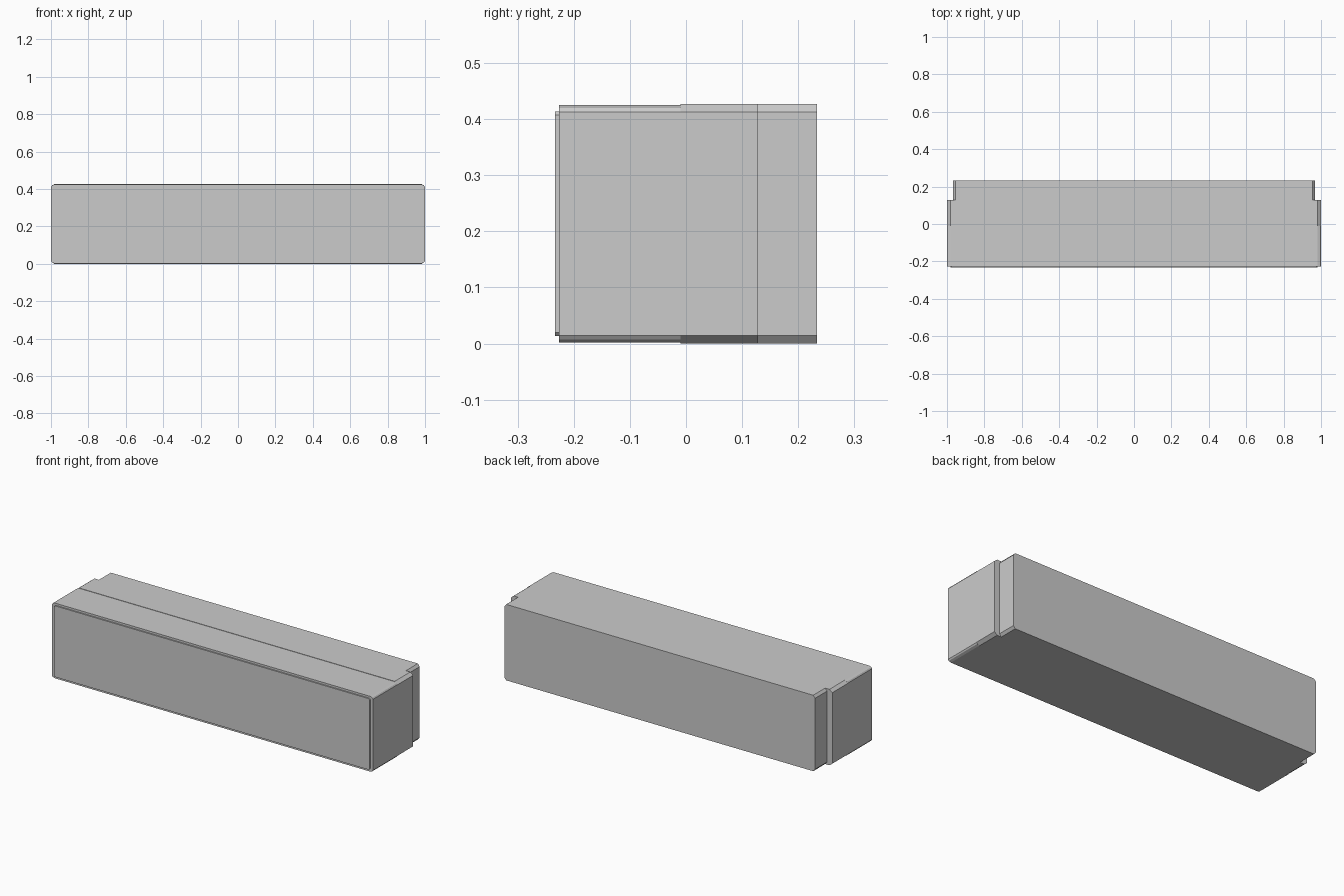
import bpy, bmesh

if "Cube" in bpy.data.objects:
    bpy.data.objects.remove(bpy.data.objects["Cube"])

ZC = 0.2135  # mid height


def slab(name, half_w, half_h, corner, y0, y1):
    """Extrude along y a rectangle whose corners follow (dx, dz) offsets."""
    quarter = [(half_w - dx, half_h - dz) for dx, dz in corner]
    half = quarter + [(-x, z) for x, z in reversed(quarter)]
    outline = half + [(-x, -z) for x, z in half]
    bm = bmesh.new()
    face = bm.faces.new([bm.verts.new((x, y0, ZC + z)) for x, z in outline])
    side = bmesh.ops.extrude_face_region(bm, geom=[face])
    moved = [g for g in side["geom"] if isinstance(g, bmesh.types.BMVert)]
    bmesh.ops.translate(bm, verts=moved, vec=(0, y1 - y0, 0))
    bmesh.ops.recalc_face_normals(bm, faces=bm.faces)
    mesh = bpy.data.meshes.new(name)
    bm.to_mesh(mesh)
    bm.free()
    obj = bpy.data.objects.new(name, mesh)
    bpy.context.collection.objects.link(obj)
    return obj


# Raised front panel
slab("front_panel", 0.982, 0.2, [(0, 0.006), (0.006, 0)], -0.2335, -0.2265)

# Front casing, slightly lower, with two-step chamfered corners
slab("front_casing", 0.999, 0.2115, [(0, 0.012), (0.005, 0.005), (0.018, 0)],
     -0.2265, -0.01)

# Full-width middle casing
slab("middle_casing", 1.0, 0.2135, [(0, 0.014), (0.018, 0)], -0.01, 0.128)

# Narrower rear housing
slab("rear_housing", 0.967, 0.2135, [(0, 0.014), (0.012, 0)], 0.128, 0.2335)
